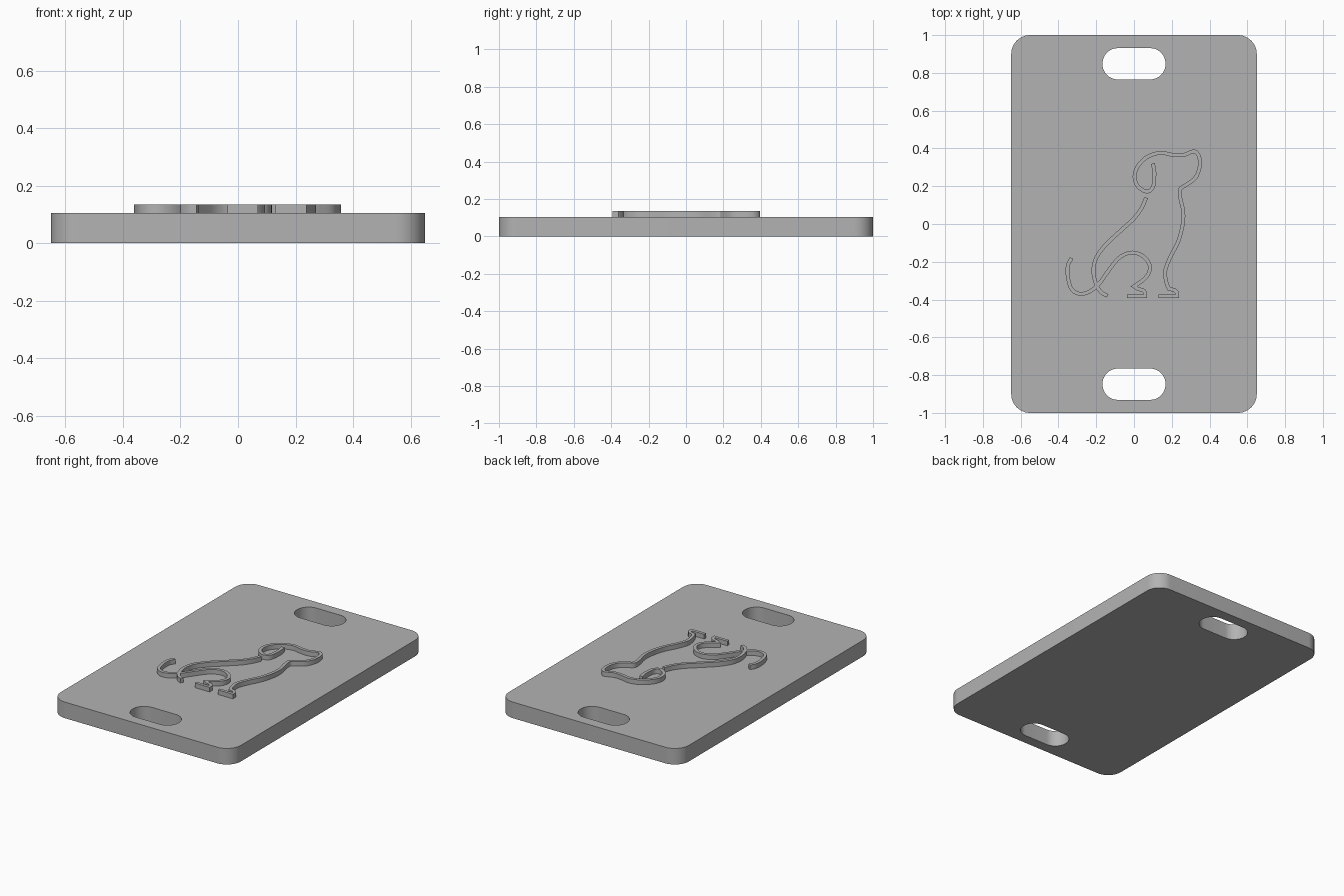
import bpy, bmesh, math
from mathutils import Vector

if "Cube" in bpy.data.objects:
    bpy.data.objects.remove(bpy.data.objects["Cube"])

TOP, RELIEF, HALF_W = 0.105, 0.135, 0.010

grey = bpy.data.materials.new("plain grey")
grey.diffuse_color = (0.45, 0.45, 0.45, 1)
grey.use_nodes = True
grey.node_tree.nodes["Principled BSDF"].inputs["Base Color"].default_value = grey.diffuse_color


def rounded_rect(cx, cy, hx, hy, r, steps=12):
    """Outline of a rounded rectangle, counter-clockwise."""
    pts = []
    for k, (sx, sy) in enumerate([(1, 1), (-1, 1), (-1, -1), (1, -1)]):
        for i in range(steps + 1):
            a = math.pi / 2 * (k + i / steps)
            pts.append((cx + sx * (hx - r) + r * math.cos(a),
                        cy + sy * (hy - r) + r * math.sin(a)))
    return pts


def finish(obj, angle):
    obj.data.materials.clear()
    obj.data.materials.append(grey)
    bpy.ops.object.select_all(action='DESELECT')
    obj.select_set(True)
    bpy.context.view_layer.objects.active = obj
    bpy.ops.object.shade_smooth_by_angle(angle=math.radians(angle))


def slab(name, outlines, z0, z1):
    """Fill nested outlines and extrude them into a solid."""
    bm = bmesh.new()
    for pts in outlines:
        vs = [bm.verts.new((x, y, z0)) for x, y in pts]
        for a, b in zip(vs, vs[1:] + vs[:1]):
            bm.edges.new((a, b))
    bmesh.ops.triangle_fill(bm, use_beauty=True, edges=bm.edges[:], normal=(0, 0, 1))
    top = bmesh.ops.extrude_face_region(bm, geom=bm.faces[:], use_keep_orig=True)
    moved = [g for g in top["geom"] if isinstance(g, bmesh.types.BMVert)]
    bmesh.ops.translate(bm, verts=moved, vec=(0, 0, z1 - z0))
    bmesh.ops.recalc_face_normals(bm, faces=bm.faces[:])
    mesh = bpy.data.meshes.new(name)
    bm.to_mesh(mesh)
    bm.free()
    obj = bpy.data.objects.new(name, mesh)
    bpy.context.collection.objects.link(obj)
    finish(obj, 30)


def smooth_path(ctrl, steps=5):
    """Catmull-Rom curve through the control points."""
    p = [Vector(c) for c in ctrl]
    p = [2 * p[0] - p[1]] + p + [2 * p[-1] - p[-2]]
    out = []
    for a, b, c, d in zip(p, p[1:], p[2:], p[3:]):
        for i in range(steps):
            t = i / steps
            out.append(0.5 * (2 * b + (c - a) * t + (2 * a - 5 * b + 4 * c - d) * t * t
                              + (3 * b - a - 3 * c + d) * t ** 3))
    return out + [p[-2]]


def ribbon(name, path):
    """Raised line of constant width along a path, with mitred bends."""
    left, right = [], []
    for i, q in enumerate(path):
        d0 = (q - path[i - 1]).normalized() if i else (path[1] - q).normalized()
        d1 = (path[i + 1] - q).normalized() if i < len(path) - 1 else d0
        n0 = Vector((-d0.y, d0.x))
        n = (n0 + Vector((-d1.y, d1.x))).normalized()
        n *= HALF_W / max(n.dot(n0), 0.5)
        left.append(q + n)
        right.append(q - n)
    bm = bmesh.new()
    rings = [[bm.verts.new((v.x, v.y, z)) for v, z in
              ((l, TOP - 0.002), (r, TOP - 0.002), (r, RELIEF), (l, RELIEF))]
             for l, r in zip(left, right)]
    for a, b in zip(rings, rings[1:]):
        for k in range(4):
            bm.faces.new((a[k], a[(k + 1) % 4], b[(k + 1) % 4], b[k]))
    bm.faces.new(rings[0])
    bm.faces.new(rings[-1])
    bmesh.ops.recalc_face_normals(bm, faces=bm.faces[:])
    mesh = bpy.data.meshes.new(name)
    bm.to_mesh(mesh)
    bm.free()
    obj = bpy.data.objects.new(name, mesh)
    bpy.context.collection.objects.link(obj)
    finish(obj, 35)


# Plate with a strap slot at each end
slab("plate", [rounded_rect(0, 0, 0.65, 1.0, 0.1)] +
     [rounded_rect(0, s * 0.848, 0.167, 0.083, 0.082) for s in (1, -1)], 0, TOP)

# Dog outline: ear, head, chest and front leg in one stroke
head_chest = [(.10, .32), (.108, .27), (.10, .195), (.065, .172), (.02, .20), (.003, .25),
              (.02, .305), (.07, .355), (.14, .377), (.20, .367), (.26, .365), (.30, .38),
              (.325, .383), (.345, .355), (.347, .30), (.325, .245), (.28, .21),
              (.245, .185), (.245, .14), (.26, .07), (.258, 0), (.235, -.09),
              (.19, -.18), (.165, -.25), (.172, -.31), (.185, -.343)]
front_foot = [(.215, -.35), (.229, -.365), (.229, -.383), (.13, -.383)]
ribbon("head_chest_and_front_leg", smooth_path(head_chest) + [Vector(p) for p in front_foot])

# Back line
ribbon("back", smooth_path([(.065, .14), (.04, .085), (0, .03), (-.07, -.035), (-.15, -.11),
                            (-.20, -.18), (-.215, -.25), (-.20, -.32), (-.175, -.36),
                            (-.14, -.38)]))

# Tail, haunch and hind foot
tail_haunch = [(-.33, -.18), (-.35, -.22), (-.35, -.28), (-.33, -.345), (-.285, -.37),
               (-.23, -.355), (-.18, -.31), (-.13, -.24), (-.08, -.18), (-.02, -.152),
               (.04, -.165), (.08, -.21), (.08, -.255), (.05, -.295), (0, -.33)]
hind_foot = [(.02, -.343), (.05, -.352), (.06, -.365), (.06, -.383), (-.037, -.383)]
ribbon("tail_haunch_and_hind_foot", smooth_path(tail_haunch) + [Vector(p) for p in hind_foot])
